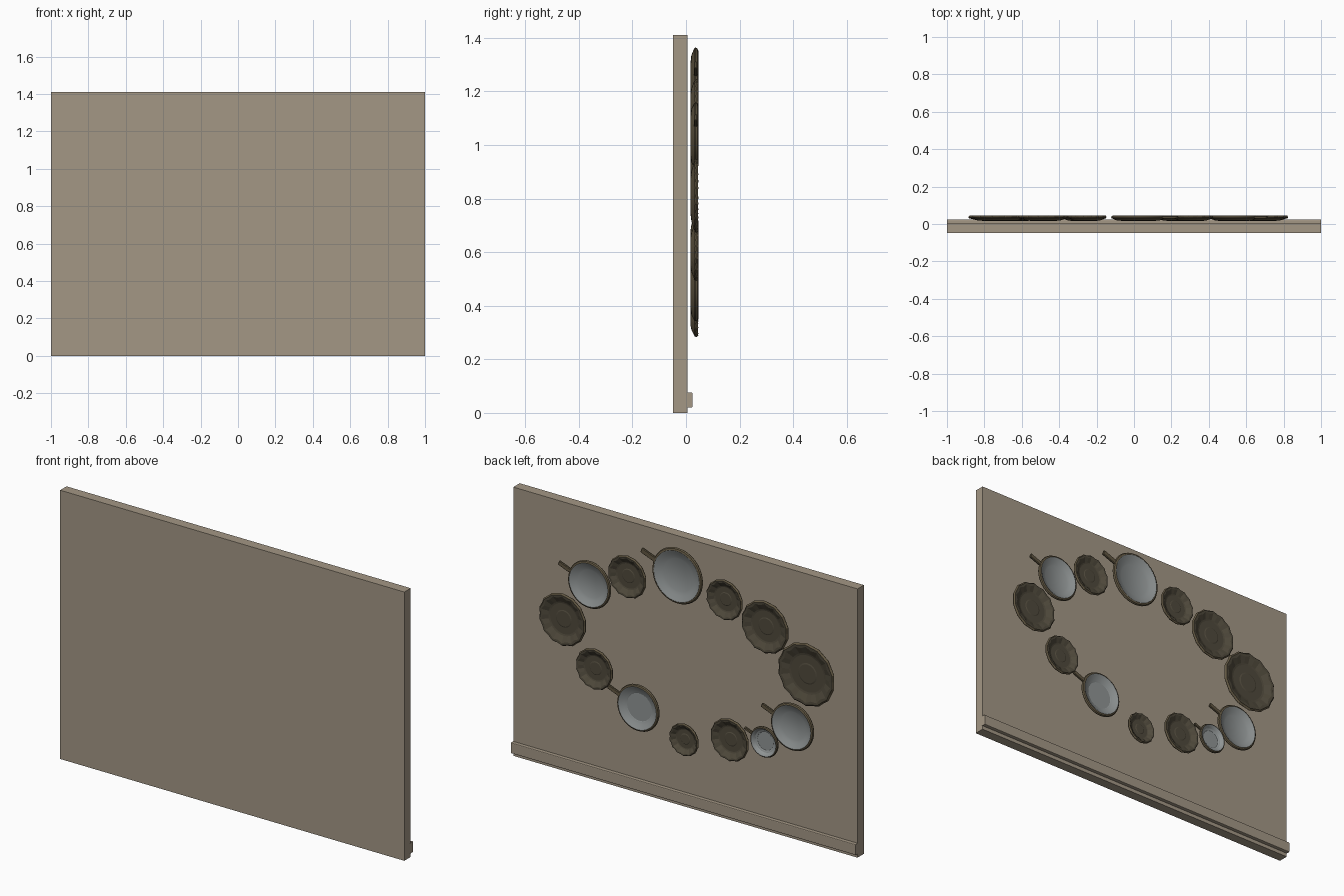
import bpy, bmesh
from math import pi, sin, cos, atan2
from mathutils import Matrix

cube = bpy.data.objects.get("Cube")
if cube:
    bpy.data.objects.remove(cube, do_unlink=True)


def material(name, rgb):
    m = bpy.data.materials.new(name)
    m.use_nodes = True
    m.diffuse_color = (*rgb, 1)
    m.node_tree.nodes["Principled BSDF"].inputs["Base Color"].default_value = (*rgb, 1)
    return m


TAUPE = material("taupe", (0.37, 0.31, 0.235))
BRONZE = material("bronze", (0.12, 0.095, 0.055))
DARK = material("dark_brown", (0.08, 0.068, 0.045))
GREY = material("steel_grey", (0.28, 0.30, 0.30))


def finish(name, bm, mats, smooth=False):
    bmesh.ops.recalc_face_normals(bm, faces=bm.faces)
    mesh = bpy.data.meshes.new(name)
    bm.to_mesh(mesh)
    bm.free()
    for m in mats:
        mesh.materials.append(m)
    ob = bpy.data.objects.new(name, mesh)
    bpy.context.collection.objects.link(ob)
    if smooth:
        bpy.ops.object.select_all(action='DESELECT')
        ob.select_set(True)
        bpy.context.view_layer.objects.active = ob
        bpy.ops.object.shade_smooth_by_angle(angle=0.5)
    return ob


def box(bm, size, centre):
    m = Matrix.Translation(centre) @ Matrix.Diagonal((*size, 1))
    return bmesh.ops.create_cube(bm, size=1, matrix=m)["verts"]


def revolve(bm, profile, r, x, z, sides, inner_from, lobe=None):
    """Spin (radius fraction, depth) points about the y axis; close both ends."""
    rings = []
    for i, (f, y) in enumerate(profile):
        ring = []
        for k in range(sides):
            a = 2 * pi * k / sides
            g, dy = lobe(i, k) if lobe else (1, 0)
            ring.append(bm.verts.new((x + r * f * g * cos(a), y + dy, z + r * f * g * sin(a))))
        rings.append(ring)
    for i in range(len(rings) - 1):
        a, b = rings[i], rings[i + 1]
        for k in range(sides):
            n = (k + 1) % sides
            face = bm.faces.new((a[k], a[n], b[n], b[k]))
            face.material_index = int(i >= inner_from)
    bm.faces.new(rings[0])
    bm.faces.new(rings[-1]).material_index = 1


# Wall panel and bottom rail
bm = bmesh.new()
box(bm, (1.998, 0.053, 1.41), (0, -0.0215, 0.705))
finish("wall_panel", bm, [TAUPE])
bm = bmesh.new()
box(bm, (2, 0.025, 0.056), (0, 0.0115, 0.048))
bmesh.ops.bevel(bm, geom=[e for e in bm.edges if abs(e.verts[0].co.x - e.verts[1].co.x) > 1],
                offset=0.004, segments=2, affect='EDGES', profile=0.5)
finish("bottom_rail", bm, [TAUPE])

# Scalloped dishes: x, z, radius
DISHES = [(0.69, 0.81, 0.138), (0.315, 1.135, 0.112), (-0.25, 1.165, 0.106),
          (-0.485, 1.085, 0.138), (-0.725, 0.9, 0.166), (-0.28, 0.438, 0.112),
          (-0.015, 0.368, 0.085), (0.505, 0.6, 0.108)]
DISH = [(0.5, 0.017), (0.68, 0.02), (0.98, 0.033), (1.0, 0.038), (0.95, 0.046),
        (0.86, 0.044), (0.64, 0.029), (0.58, 0.027), (0.33, 0.027), (0.29, 0.029)]


def scallop(i, k):
    # Alternate ridges and hollows around the wall and lip
    if 2 <= i <= 4:
        return (1.0 if k % 2 else 0.965), (0 if k % 2 else -0.002)
    if i == 5:
        return (1.03 if k % 2 else 0.95), 0
    return 1, 0


for n, (x, z, r) in enumerate(DISHES):
    bm = bmesh.new()
    revolve(bm, DISH, r, x, z, 28, 4, scallop)
    finish(f"scalloped_dish_{n + 1}", bm, [BRONZE, DARK])

# Pans with a handle pointing up and to the left
PANS = [(0.534, 1.035, 0.124), (0.023, 1.218, 0.146), (-0.644, 0.604, 0.124),
        (-0.481, 0.481, 0.08), (0.251, 0.464, 0.122)]
PAN = [(0.62, 0.017), (0.8, 0.02), (0.98, 0.031), (1.0, 0.036), (0.97, 0.043),
       (0.91, 0.046), (0.86, 0.044), (0.72, 0.031), (0.62, 0.029), (0.59, 0.027)]
tilt = atan2(0.36, 0.93)

for n, (x, z, r) in enumerate(PANS):
    bm = bmesh.new()
    revolve(bm, PAN, r, x, z, 40, 5)
    finish(f"pan_{n + 1}", bm, [BRONZE, GREY], smooth=True)
    bm = bmesh.new()
    verts = box(bm, (0.6 * r, 0.012, 0.19 * r), (1.24 * r, 0, 0))
    bmesh.ops.bevel(bm, geom=list(bm.edges), offset=0.003, segments=1, affect='EDGES')
    spin = Matrix.Translation((x, 0.036, z)) @ Matrix.Rotation(-tilt, 4, 'Y')
    bmesh.ops.transform(bm, matrix=spin, verts=bm.verts)
    finish(f"pan_handle_{n + 1}", bm, [BRONZE])
